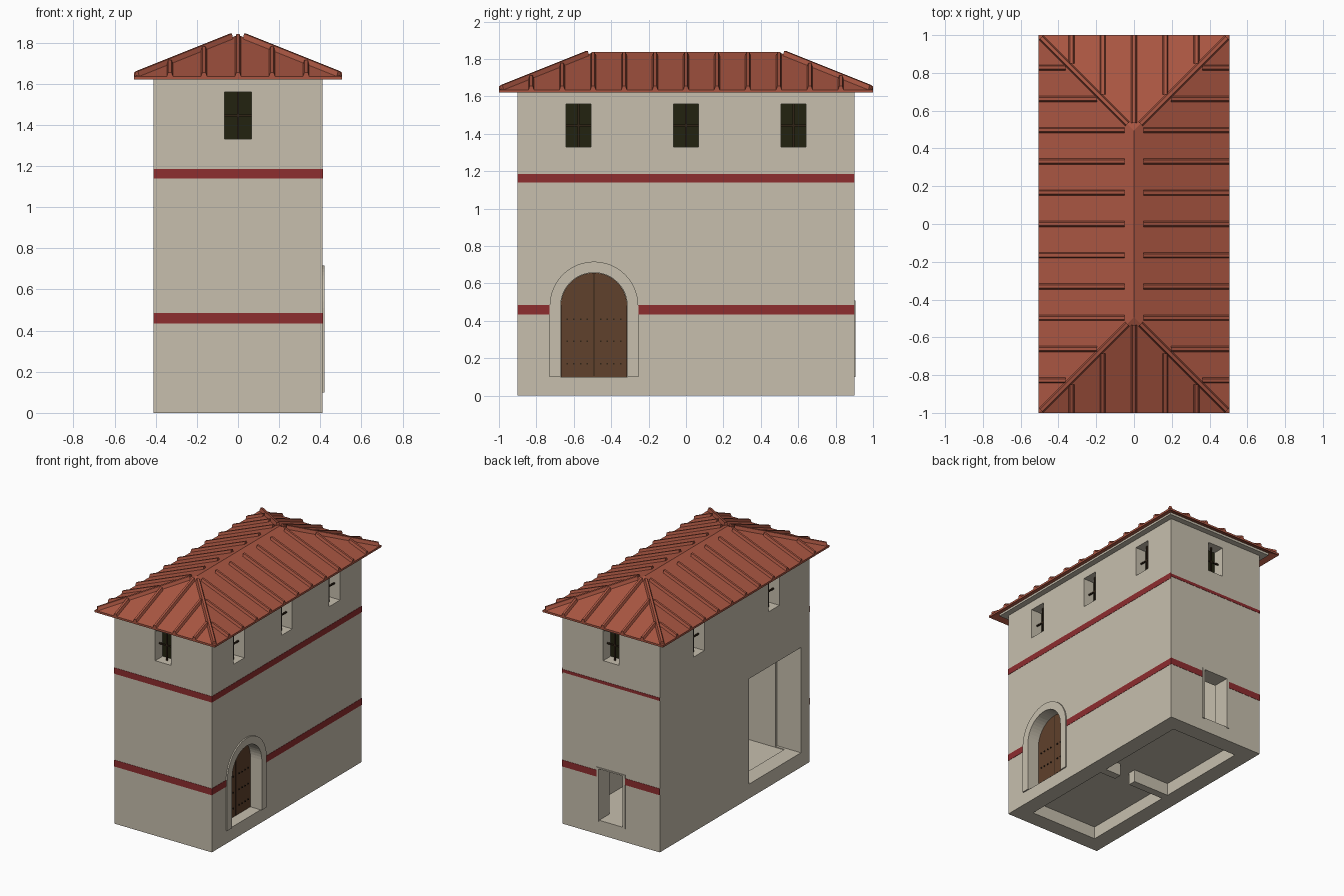
import bpy, bmesh
from mathutils import Vector
from math import pi, cos, sin

if "Cube" in bpy.data.objects:
    bpy.data.objects.remove(bpy.data.objects["Cube"], do_unlink=True)


def material(name, rgb):
    m = bpy.data.materials.new(name)
    m.use_nodes = True
    m.diffuse_color = (*rgb, 1)
    m.node_tree.nodes["Principled BSDF"].inputs["Base Color"].default_value = (*rgb, 1)
    return m


PLASTER = material("plaster", (0.57, 0.52, 0.42))
TILE = material("roof_tile", (0.40, 0.093, 0.054))
STRIPE = material("red_stripe", (0.27, 0.026, 0.028))
WOOD = material("door_wood", (0.115, 0.052, 0.025))
GLASS = material("dark_glass", (0.016, 0.016, 0.005))
BAR = material("dark_bar", (0.03, 0.017, 0.008))

HX, HY = 0.41, 0.9          # wall half sizes
EX, EY = 0.505, 1.0         # eave half sizes
EAVE, PITCH = 1.635, 0.4


def finish(name, bm, mat):
    bmesh.ops.recalc_face_normals(bm, faces=bm.faces)
    me = bpy.data.meshes.new(name)
    bm.to_mesh(me)
    bm.free()
    me.materials.append(mat)
    ob = bpy.data.objects.new(name, me)
    bpy.context.scene.collection.objects.link(ob)
    return ob


def loft(name, start, end, mat):
    """Solid between two matching rings of points."""
    bm = bmesh.new()
    a = [bm.verts.new(p) for p in start]
    b = [bm.verts.new(p) for p in end]
    bm.faces.new(a)
    bm.faces.new(b)
    n = len(a)
    for i in range(n):
        j = (i + 1) % n
        bm.faces.new((a[i], a[j], b[j], b[i]))
    return finish(name, bm, mat)


def box(name, x0, x1, y0, y1, z0, z1, mat=PLASTER):
    ring = [(x0, y0), (x1, y0), (x1, y1), (x0, y1)]
    return loft(name, [(x, y, z0) for x, y in ring], [(x, y, z1) for x, y in ring], mat)


def on_wall(name, wall, u0, u1, z0, z1, d0, d1, mat=PLASTER):
    """Box placed on a wall; d is depth inward from its face."""
    axis, s = wall
    if axis == "x":
        xs = sorted((s * (HX - d0), s * (HX - d1)))
        return box(name, *xs, u0, u1, z0, z1, mat)
    ys = sorted((s * (HY - d0), s * (HY - d1)))
    return box(name, u0, u1, *ys, z0, z1, mat)


FRONT, BACK, LEFT, RIGHT = ("y", -1), ("y", 1), ("x", 1), ("x", -1)


def cut(ob, cutters):
    for c in cutters:
        c.hide_render = True
        m = ob.modifiers.new("cut", "BOOLEAN")
        m.operation, m.solver, m.object = "DIFFERENCE", "EXACT", c
    dg = bpy.context.evaluated_depsgraph_get()
    me = bpy.data.meshes.new_from_object(ob.evaluated_get(dg))
    ob.modifiers.clear()
    ob.data = me
    for c in cutters:
        bpy.data.objects.remove(c, do_unlink=True)


def arch(name, r, x0, x1, mat, bottom=0.1, yc=-0.492, spring=0.48):
    pts = [(yc + r, bottom)]
    pts += [(yc + r * cos(pi * i / 24), spring + r * sin(pi * i / 24)) for i in range(25)]
    pts += [(yc - r, bottom)]
    return loft(name, [(x0, y, z) for y, z in pts], [(x1, y, z) for y, z in pts], mat)


# Walls with rooms, windows and doorways cut out
windows = [(FRONT, 0), (BACK, 0), (RIGHT, 0.43), (RIGHT, -0.47)]
windows += [(LEFT, u) for u in (-0.575, 0, 0.575)]
W, Z0, Z1 = 0.066, 1.33, 1.56
IX, IY = HX - 0.125, HY - 0.125
walls = box("walls", -HX, HX, -HY, HY, 0, 1.645)
cutters = [
    box("room", -IX, IX, -IY, IY, 0.105, 1.0),
    box("under_floor", -IX, IX, -IY, IY, -0.1, 0.095),
    on_wall("shop_opening", RIGHT, -0.795, -0.17, 0.11, 0.91, -0.1, 0.2),
    on_wall("back_doorway", BACK, -0.1, 0.1, 0.108, 0.5, -0.1, 0.2),
    arch("door_opening", 0.178, HX - 0.105, HX + 0.1, PLASTER),
]
cutters += [on_wall("window_hole", w, u - W, u + W, Z0, Z1, -0.1, 0.1) for w, u in windows]
cut(walls, cutters)

# Inner partition with a passage
for x0, x1 in ((0.15, IX), (-IX, 0.02)):
    box("partition", x0, x1, -0.03, 0.03, 0, 1.0)

# Window glass and crossed bars
for w, u in windows:
    on_wall("window_glass", w, u - W, u + W, Z0, Z1, 0.09, 0.099, GLASS)
    on_wall("window_bar_upright", w, u - 0.005, u + 0.005, Z0, Z1, 0.045, 0.055, BAR)
    on_wall("window_bar_cross", w, u - W, u + W, 1.44, 1.45, 0.045, 0.055, BAR)

# Arched door, surround and studs
surround = arch("door_surround", 0.237, HX - 0.002, HX + 0.01, PLASTER)
cut(surround, [arch("surround_hole", 0.178, HX - 0.1, HX + 0.1, PLASTER)])
arch("arched_door", 0.177, HX - 0.104, HX - 0.085, WOOD, 0.101)
on_wall("door_seam", LEFT, -0.494, -0.49, 0.105, 0.65, 0.083, 0.086, BAR)
for z in (0.17, 0.29, 0.41):
    for i in range(4):
        for side in (-1, 1):
            u = -0.492 + side * (0.035 + 0.036 * i)
            on_wall("door_stud", LEFT, u - 0.004, u + 0.004, z - 0.004, z + 0.004,
                    0.078, 0.086, BAR)

# Frame round the back doorway
for u0, u1, z0, z1 in ((-0.12, -0.1, 0.1, 0.51), (0.1, 0.12, 0.1, 0.51), (-0.1, 0.1, 0.5, 0.51)):
    on_wall("back_door_frame", BACK, u0, u1, z0, z1, -0.006, 0.001)

# Painted stripes
LOW, HIGH = (0.435, 0.485), (1.14, 1.186)
T = 0.002
for wall, u0, u1, zz in (
        (FRONT, -HX, HX + T, LOW), (FRONT, -HX, HX + T, HIGH),
        (LEFT, -HY, HY, HIGH), (LEFT, -HY, -0.729, LOW), (LEFT, -0.255, HY, LOW),
        (BACK, -HX, -0.12, LOW), (BACK, 0.12, HX + T, LOW),
        (BACK, -HX, HX + T, (1.152, 1.175))):
    on_wall("stripe", wall, u0, u1, *zz, -T, 0.001, STRIPE)

# Cornice under the eaves
box("cornice", -HX - 0.045, HX + 0.045, -HY - 0.045, HY + 0.045, 1.625, 1.645)


# Hipped roof shell
def roof_z(x, y):
    return EAVE + PITCH * min(EX - abs(x), EY - abs(y))


bm = bmesh.new()
plan = [(-EX, -EY), (EX, -EY), (EX, EY), (-EX, EY), (0, EX - EY), (0, EY - EX)]
layers = [[bm.verts.new((x, y, roof_z(x, y) - t)) for x, y in plan] for t in (0, 0.015)]
for v in layers:
    for f in ((0, 1, 4), (1, 2, 5, 4), (2, 3, 5), (3, 0, 4, 5)):
        bm.faces.new([v[i] for i in f])
for i in range(4):
    j = (i + 1) % 4
    bm.faces.new((layers[0][i], layers[0][j], layers[1][j], layers[1][i]))
finish("roof", bm, TILE)


# Raised ribs on the roof
def rib(name, a, b):
    a, b = (Vector((x, y, roof_z(x, y))) for x, y in (a, b))
    side = (b - a).cross(Vector((0, 0, 1))).normalized()
    shape = [(-0.018, -0.008), (0.018, -0.008), (0.008, 0.02), (-0.008, 0.02)]
    rings = [[p + side * s + Vector((0, 0, h)) for s, h in shape] for p in (a, b)]
    loft(name, *rings, TILE)


STEP = 0.1655
for s in (-1, 1):
    for i in range(-5, 6):
        y = i * STEP
        rib("side_rib", (s * EX, y), (s * max(0.05, abs(y) - 0.465), y))
    for i in range(-2, 3):
        x = i * STEP
        rib("end_rib", (x, s * EY), (x, s * (0.535 + max(0, abs(x) - 0.015))))
    for t in (-1, 1):
        rib("hip_rib", (s * 0.492, t * 0.987), (s * 0.035, t * 0.53))
